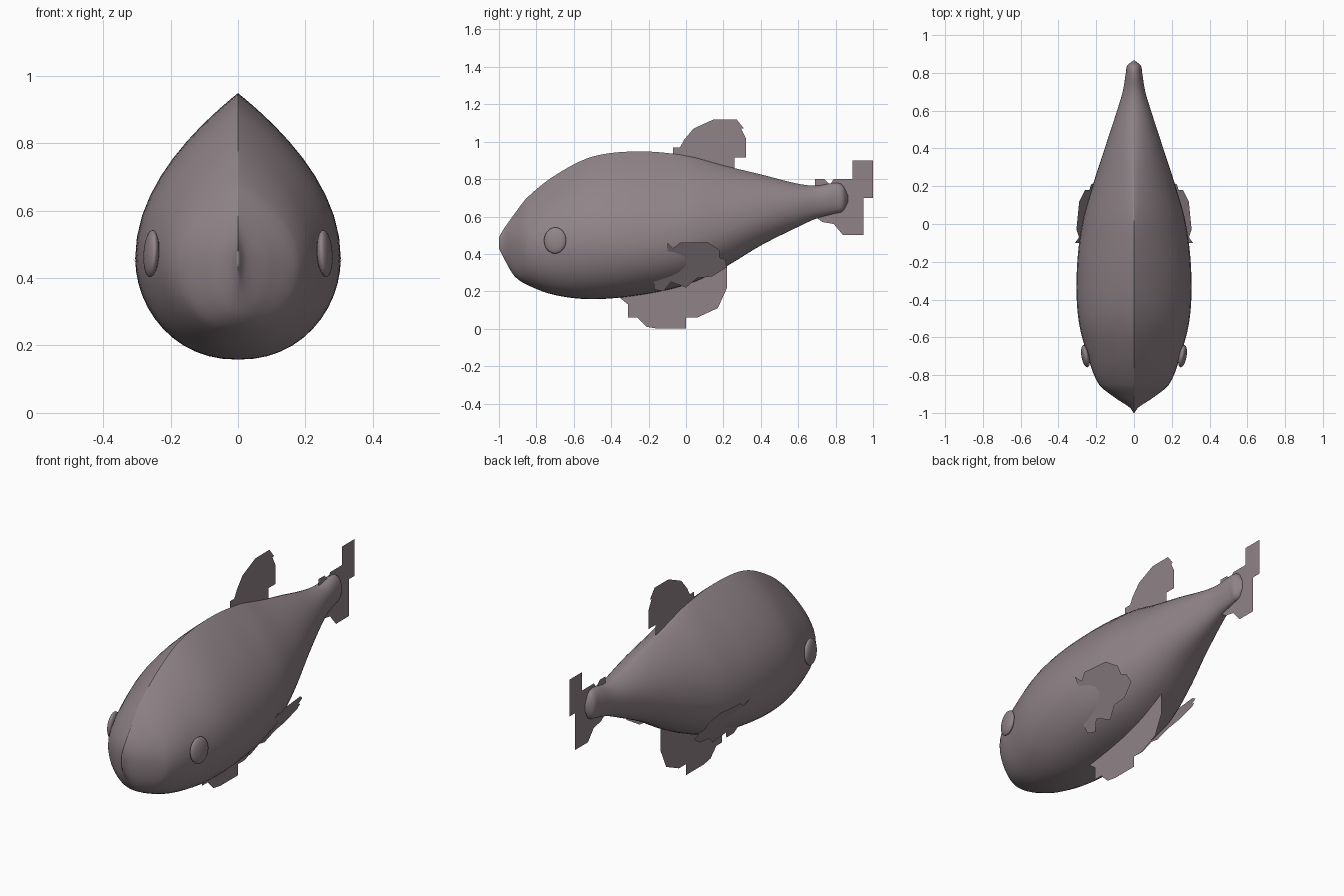
import bpy, bmesh, math
from mathutils import Vector

cube = bpy.data.objects.get("Cube")
if cube:
    bpy.data.objects.remove(cube, do_unlink=True)

skin = bpy.data.materials.new("mauve grey skin")
skin.use_nodes = True
COLOUR = (0.28, 0.23, 0.245, 1)
skin.diffuse_color = COLOUR
skin.node_tree.nodes["Principled BSDF"].inputs["Base Color"].default_value = COLOUR


def finish(name, bm, smooth=None):
    mesh = bpy.data.meshes.new(name)
    bm.to_mesh(mesh)
    bm.free()
    mesh.materials.append(skin)
    obj = bpy.data.objects.new(name, mesh)
    bpy.context.collection.objects.link(obj)
    if smooth:
        bpy.ops.object.select_all(action='DESELECT')
        obj.select_set(True)
        bpy.context.view_layer.objects.active = obj
        bpy.ops.object.shade_smooth_by_angle(angle=math.radians(smooth))
    return obj


# Body stations: y, top, bottom, half width, height of the widest point
STATIONS = [
    (-1.0, .49, .43, .002, .46), (-.97, .54, .37, .025, .455),
    (-.92, .61, .285, .10, .45), (-.85, .70, .235, .185, .44),
    (-.7, .82, .18, .245, .45), (-.5, .92, .158, .295, .46),
    (-.25, .948, .18, .303, .46), (0, .925, .235, .275, .48),
    (.2, .873, .325, .22, .53), (.4, .825, .445, .155, .6),
    (.6, .775, .545, .09, .66), (.7, .765, .59, .06, .68),
    (.8, .78, .617, .043, .70), (.84, .765, .63, .035, .70),
    (.865, .715, .675, .004, .70),
]
STEPS, SIDES = 6, 48


def spline(points):
    """Smooth curve through the stations with slopes scaled by y spacing."""
    pts = [Vector(p) for p in points]
    slopes = []
    for i in range(len(pts)):
        a, b = pts[max(i - 1, 0)], pts[min(i + 1, len(pts) - 1)]
        slopes.append((b - a) / (b[0] - a[0]))
    for i in range(len(pts) - 1):
        h = pts[i + 1][0] - pts[i][0]
        for k in range(STEPS):
            t = k / STEPS
            s = t * t * (3 - 2 * t)
            yield (pts[i] * (1 - s) + pts[i + 1] * s
                   + slopes[i] * h * t * (1 - t) ** 2
                   - slopes[i + 1] * h * t * t * (1 - t))
    yield pts[-1]


bm = bmesh.new()
rings = []
for y, top, low, wide, mid in spline(STATIONS):
    # the back is ridged, rounding off towards the tail
    ridge = 2 - max(0, min(1, (y + .1) / .8))
    ring = []
    for k in range(SIDES):
        a = 2 * math.pi * k / SIDES
        c, s = math.cos(a), math.sin(a)
        power = ridge if s > 0 else .9
        x = math.copysign(abs(c) ** power, c) * wide
        z = mid + s * (top - mid if s > 0 else mid - low)
        ring.append(bm.verts.new((x, y, z)))
    rings.append(ring)
for r, q in zip(rings, rings[1:]):
    for k in range(SIDES):
        n = (k + 1) % SIDES
        bm.faces.new((r[k], r[n], q[n], q[k]))
bm.faces.new(rings[0])
bm.faces.new(rings[-1])
bmesh.ops.recalc_face_normals(bm, faces=bm.faces)
finish("body", bm, 60)

# Eyes
for side, name in ((1, "left_eye"), (-1, "right_eye")):
    bm = bmesh.new()
    bmesh.ops.create_uvsphere(bm, u_segments=24, v_segments=16, radius=1)
    eye = finish(name, bm, 60)
    eye.scale = (.021, .06, .07)
    eye.rotation_euler = (0, side * -.06, side * -.18)
    eye.location = (side * .257, -.7, .472)


# Thin ragged fins, outlined in (y, z)
def fin(name, outline, place=lambda y, z: 0):
    bm = bmesh.new()
    bm.faces.new([bm.verts.new((place(y, z), y, z)) for y, z in outline])
    bmesh.ops.triangulate(bm, faces=bm.faces)
    finish(name, bm)


fin("dorsal_fin", [
    (-.07, .9), (-.07, .97), (-.01, .97), (-.01, 1.01), (.04, 1.02),
    (.04, 1.07), (.15, 1.07), (.15, 1.12), (.21, 1.07), (.21, 1.12),
    (.27, 1.12), (.31, 1.07), (.27, 1.07), (.32, 1.02), (.32, .915),
    (.26, .915), (.26, .82)])
fin("tail_fin", [
    (.69, .8), (.74, .8), (.77, .77), (.79, .8), (.89, .8), (.89, .9),
    (1, .9), (1, .75), (.94, .75), (1, .7), (.95, .7), (.95, .5),
    (.84, .5), (.79, .56), (.73, .57), (.73, .6), (.69, .6)])
fin("belly_fin", [
    (-.36, .2), (-.36, .17), (-.31, .13), (-.31, .06), (-.26, .06),
    (-.21, .01), (-.21, .06), (-.15, 0), (0, 0), (0, .06), (.06, .06),
    (.06, .11), (.17, .11), (.17, .22), (.22, .22), (.22, .36), (0, .28)])
SIDE_FIN = [
    (-.1, .46), (-.07, .43), (-.03, .46), (.12, .46), (.18, .42),
    (.18, .38), (.21, .37), (.22, .33), (.14, .28), (.06, .27), (0, .22),
    (-.08, .25), (-.12, .2), (-.17, .21), (-.17, .3), (-.1, .36)]
for side, name in ((1, "left_side_fin"), (-1, "right_side_fin")):
    fin(name, SIDE_FIN,
        lambda y, z, s=side: s * (.302 - .1 * y + .6 * (z - .46)))
